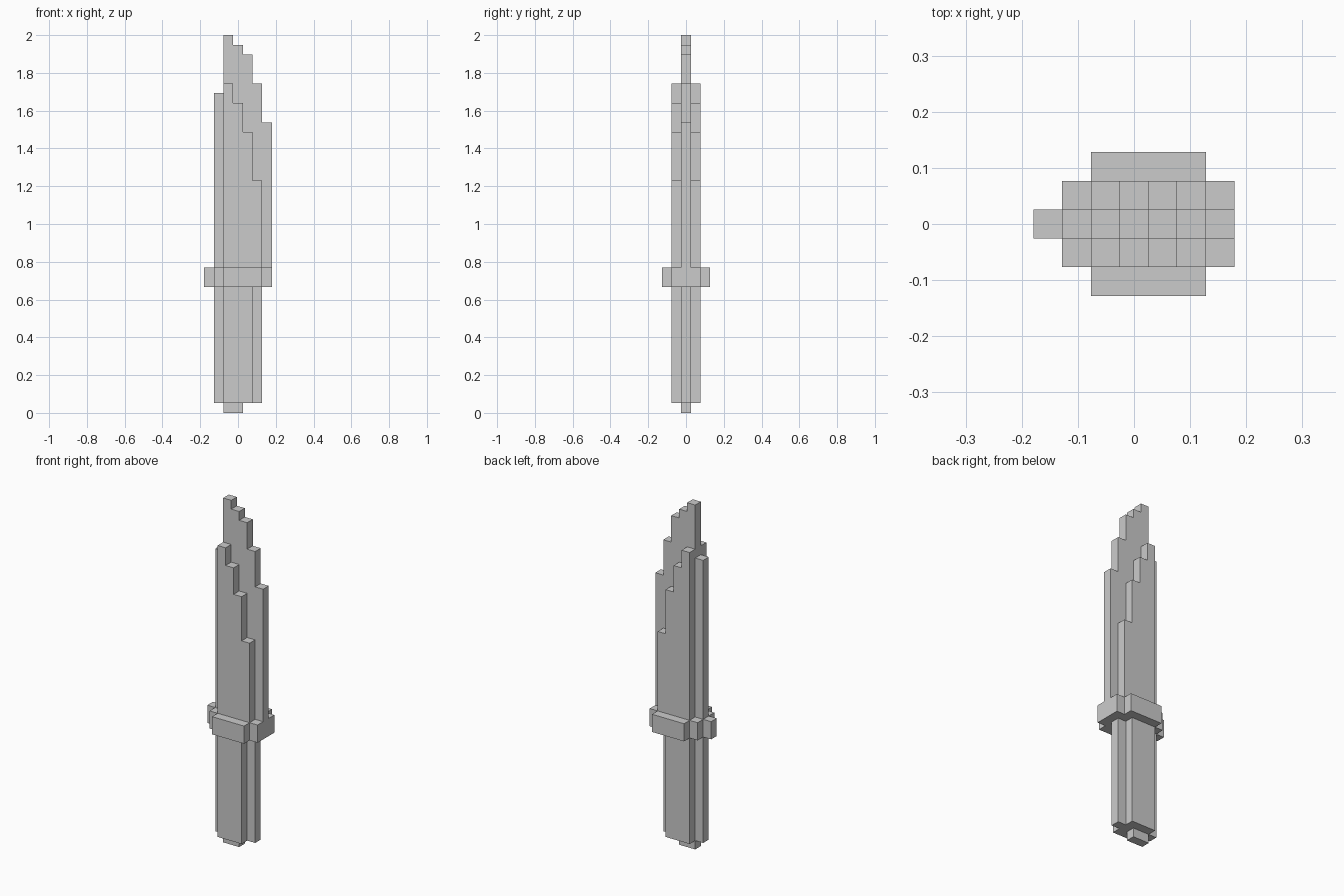
import bpy
import bmesh

if "Cube" in bpy.data.objects:
    bpy.data.objects.remove(bpy.data.objects["Cube"])

U = 2 / 39  # one block of the 39-block-tall knife


def slab(name, profile, half_y):
    """Extrude an x-z outline (in blocks) evenly to both sides of y = 0."""
    bm = bmesh.new()
    face = bm.faces.new([bm.verts.new((x * U, -half_y * U, z * U)) for x, z in profile])
    new = bmesh.ops.extrude_face_region(bm, geom=[face])["geom"]
    moved = [v for v in new if isinstance(v, bmesh.types.BMVert)]
    bmesh.ops.translate(bm, verts=moved, vec=(0, 2 * half_y * U, 0))
    bmesh.ops.recalc_face_normals(bm, faces=bm.faces)
    mesh = bpy.data.meshes.new(name)
    bm.to_mesh(mesh)
    bm.free()
    obj = bpy.data.objects.new(name, mesh)
    bpy.context.collection.objects.link(obj)
    return obj


def rect(x0, x1, z0, z1):
    return [(x0, z0), (x1, z0), (x1, z1), (x0, z1)]


def stepped(x0, z0, tops):
    """Outline of one-block-wide columns rising from z0 to the given tops."""
    points = [(x0, z0)]
    for i, top in enumerate(tops):
        points += [(x0 + i, top), (x0 + i + 1, top)]
    return points + [(x0 + len(tops), z0)]


# Pommel and handle
slab("pommel", rect(-1.5, 0.5, 0, 1), 0.5)
slab("handle_core", rect(-2.5, 2.5, 1, 13), 0.5)
slab("handle_grip", rect(-1.5, 1.5, 1, 13), 1.5)

# Guard, widest in the middle
slab("guard_core", rect(-3.5, 3.5, 13, 15), 0.5)
slab("guard_middle", rect(-2.5, 3.5, 13, 15), 1.5)
slab("guard_sides", rect(-1.5, 2.5, 13, 15), 2.5)

# Blade: thin stepped edge with a thicker stepped body
slab("blade_edge", stepped(-2.5, 15, [33, 39, 38, 37, 34, 30]), 0.5)
slab("blade_body", stepped(-1.5, 15, [34, 32, 29, 24]), 1.5)
